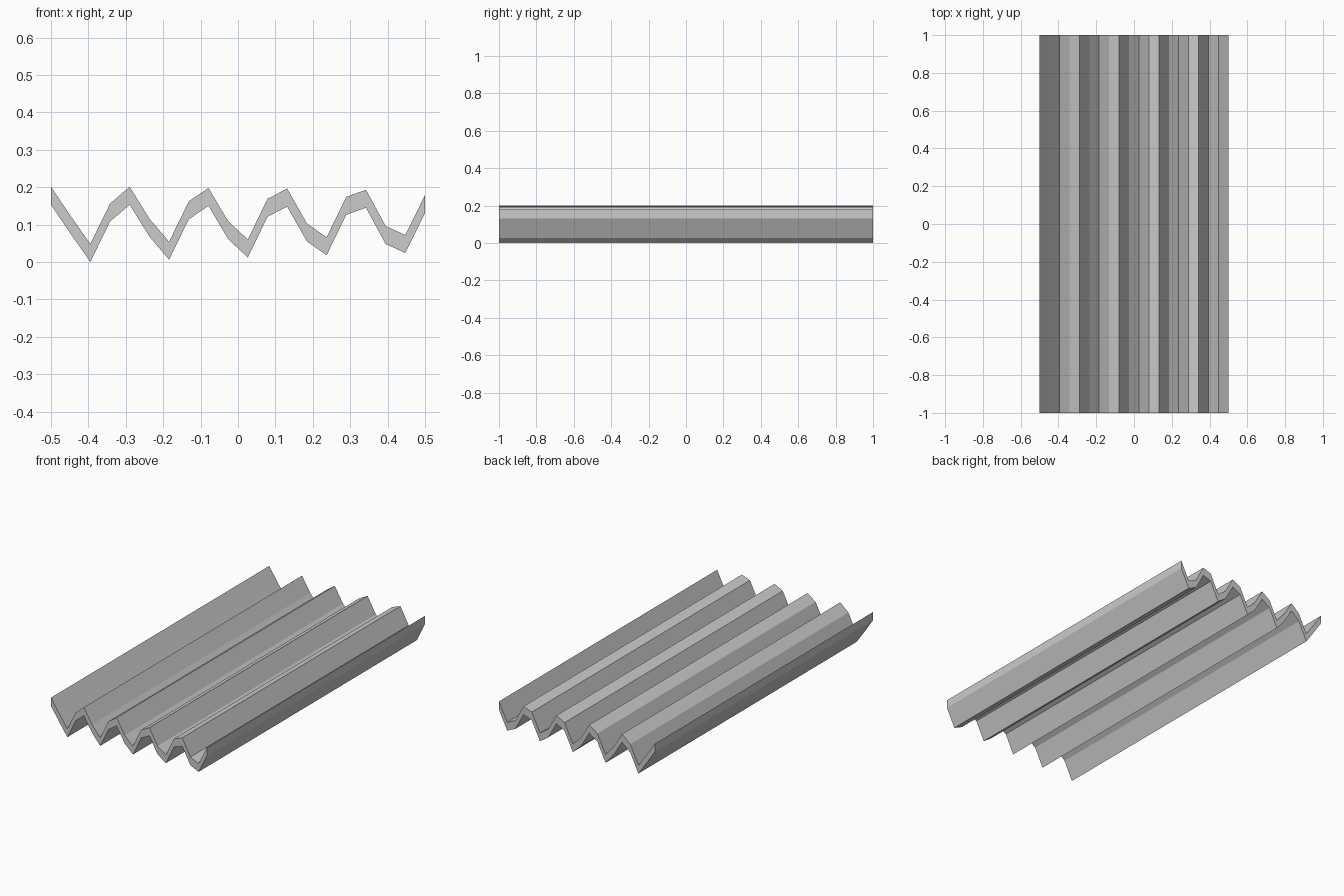
import bpy, bmesh

if "Cube" in bpy.data.objects:
    bpy.data.objects.remove(bpy.data.objects["Cube"])

# Corrugation profile: upper-surface heights at evenly spaced x positions
TOP = [0.202, 0.124, 0.049, 0.157, 0.202, 0.117, 0.055, 0.163, 0.199, 0.110,
       0.061, 0.170, 0.197, 0.104, 0.067, 0.175, 0.194, 0.097, 0.073, 0.180]
THICK = 0.048
LENGTH = 2.0

xs = [-0.5 + i / (len(TOP) - 1) for i in range(len(TOP))]
base = min(TOP) - THICK

bm = bmesh.new()


# One row of vertices across the sheet at a given y and depth below the top
def row(y, drop):
    return [bm.verts.new((x, y, z - base - drop)) for x, z in zip(xs, TOP)]


# Strip of quads joining two rows
def strip(a, b):
    for i in range(len(a) - 1):
        bm.faces.new((a[i], a[i + 1], b[i + 1], b[i]))


# Rows around the slab: front top, back top, back bottom, front bottom
rows = [row(-LENGTH / 2, 0), row(LENGTH / 2, 0),
        row(LENGTH / 2, THICK), row(-LENGTH / 2, THICK)]
for k in range(4):
    strip(rows[k], rows[(k + 1) % 4])

# Left and right edge caps
for end in (0, -1):
    bm.faces.new([r[end] for r in rows])

bmesh.ops.recalc_face_normals(bm, faces=bm.faces[:])
mesh = bpy.data.meshes.new("corrugated_sheet")
bm.to_mesh(mesh)
bm.free()
sheet = bpy.data.objects.new("corrugated_sheet", mesh)
bpy.context.collection.objects.link(sheet)
